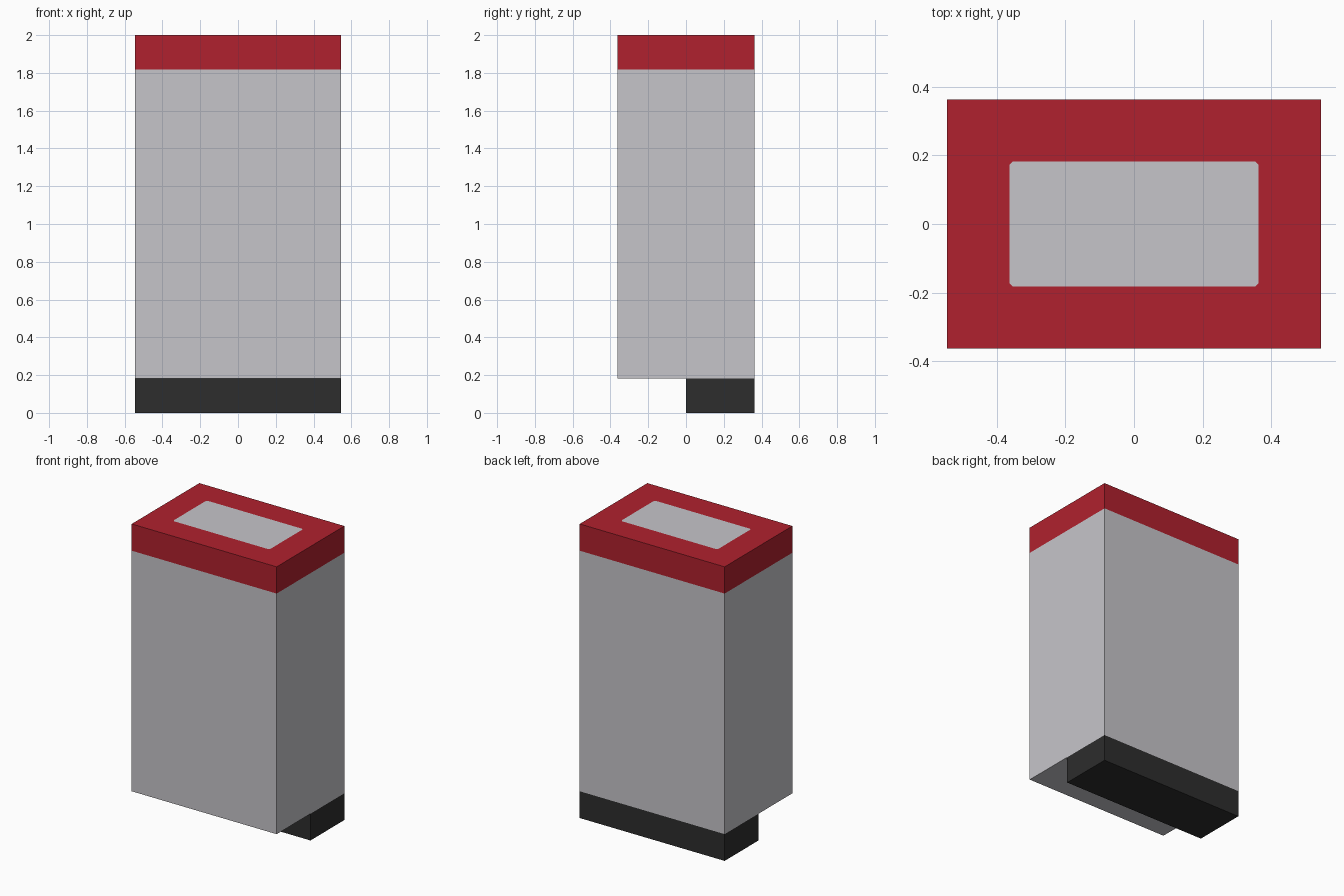
import bpy, bmesh
from mathutils import Vector

if "Cube" in bpy.data.objects:
    bpy.data.objects.remove(bpy.data.objects["Cube"])

U = 2 / 11          # model unit: 6 wide, 4 deep, 11 tall


def material(name, rgb):
    m = bpy.data.materials.new(name)
    m.diffuse_color = (*rgb, 1)
    m.use_nodes = True
    m.node_tree.nodes["Principled BSDF"].inputs["Base Color"].default_value = m.diffuse_color
    return m


grey = material("light grey", (0.565, 0.558, 0.591))
red = material("red", (0.434, 0.0152, 0.0273))
black = material("black", (0.0262, 0.0262, 0.0262))


def box(lo, hi):
    bm = bmesh.new()
    bmesh.ops.create_cube(bm, size=1)
    for v in bm.verts:
        v.co = Vector([lo[i] if v.co[i] < 0 else hi[i] for i in range(3)])
    return bm


def finish(bm, name, mats):
    bmesh.ops.recalc_face_normals(bm, faces=bm.faces)
    me = bpy.data.meshes.new(name)
    bm.to_mesh(me)
    bm.free()
    for m in mats:
        me.materials.append(m)
    ob = bpy.data.objects.new(name, me)
    bpy.context.collection.objects.link(ob)


# Body with a red band round the top and a grey panel cut into the top face
bm = box((-3 * U, -2 * U, U), (3 * U, 2 * U, 2))
bmesh.ops.bisect_plane(bm, geom=bm.verts[:] + bm.edges[:] + bm.faces[:],
                       plane_co=(0, 0, 10 * U), plane_no=(0, 0, 1))
top = max(bm.faces, key=lambda f: f.calc_center_median().z)
bmesh.ops.inset_region(bm, faces=[top], thickness=U, use_even_offset=True)
# Clip the panel corners slightly
corners = [v for v in bm.verts if abs(v.co.x) < 2.5 * U]
bmesh.ops.bevel(bm, geom=corners, offset=0.009, segments=1, affect='VERTICES')
for f in bm.faces:
    c = f.calc_center_median()
    panel = c.z > 1.99 and c.xy.length < 0.01
    f.material_index = 1 if c.z > 10 * U and not panel else 0
finish(bm, "body", [grey, red])

# Foot under the back half
finish(box((-3 * U, 0, 0), (3 * U, 2 * U, U)), "foot", [black])
